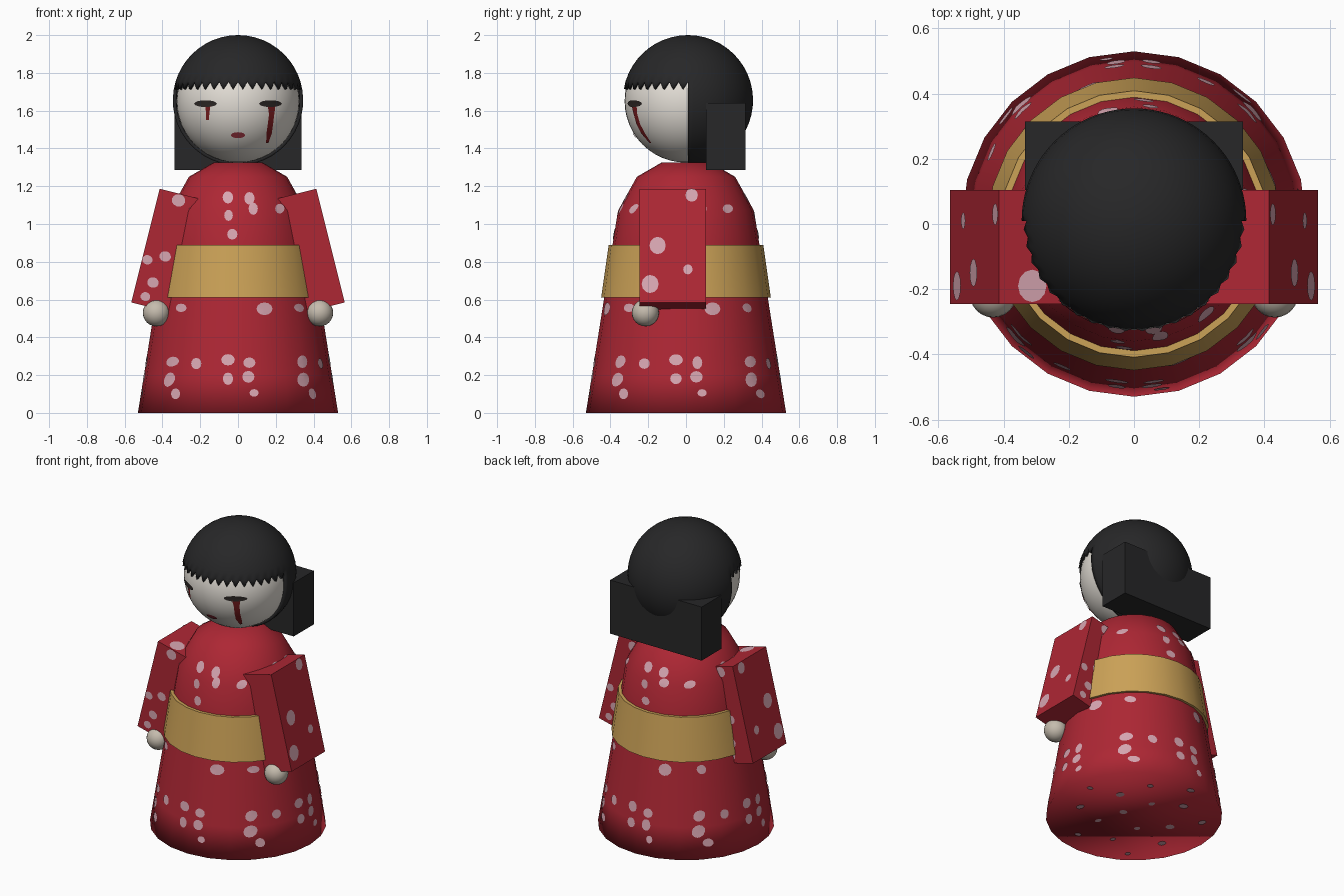
import bpy, bmesh, math, random
from math import sin, cos, pi, sqrt, radians
from mathutils import Matrix, Vector

if "Cube" in bpy.data.objects:
    bpy.data.objects.remove(bpy.data.objects["Cube"])

random.seed(4)

def mat(name, c):
    m = bpy.data.materials.new(name)
    m.diffuse_color = (*c, 1)
    m.use_nodes = True
    m.node_tree.nodes["Principled BSDF"].inputs["Base Color"].default_value = m.diffuse_color
    return m

RED = mat("red cloth", (0.42, 0.02, 0.034))
PINK = mat("pale pink petals", (0.68, 0.38, 0.44))
GOLD = mat("gold sash", (0.60, 0.36, 0.095))
WHITE = mat("white face", (0.78, 0.74, 0.68))
SKIN = mat("hand skin", (0.56, 0.50, 0.42))
BLACK = mat("black hair", (0.02, 0.02, 0.021))
EYE = mat("dark eye", (0.025, 0.02, 0.018))
TEAR = mat("dark red tear", (0.20, 0.012, 0.014))
LIP = mat("red lip", (0.32, 0.035, 0.05))

def finish(bm, name, material, smooth=None):
    me = bpy.data.meshes.new(name)
    bm.to_mesh(me)
    bm.free()
    me.materials.append(material)
    ob = bpy.data.objects.new(name, me)
    bpy.context.collection.objects.link(ob)
    if smooth:
        bpy.ops.object.select_all(action='DESELECT')
        ob.select_set(True)
        bpy.context.view_layer.objects.active = ob
        if smooth >= 180:
            bpy.ops.object.shade_smooth()
        else:
            bpy.ops.object.shade_smooth_by_angle(angle=radians(smooth))
    return ob

def lathe(name, profile, material, smooth, closed=False, n=24):
    bm = bmesh.new()
    rings = [[bm.verts.new((r * sin(2 * pi * i / n), -r * cos(2 * pi * i / n), z))
              for i in range(n)] for r, z in profile]
    pairs = list(zip(rings, rings[1:] + rings[:1]))
    for a, b in pairs if closed else pairs[:-1]:
        for i in range(n):
            j = (i + 1) % n
            bm.faces.new((a[i], a[j], b[j], b[i]))
    if not closed:
        bm.faces.new(rings[0][::-1])
        bm.faces.new(rings[-1])
    bmesh.ops.recalc_face_normals(bm, faces=bm.faces)
    return finish(bm, name, material, smooth)

def ball(name, centre, r, material, seg):
    bm = bmesh.new()
    bmesh.ops.create_uvsphere(bm, u_segments=seg, v_segments=seg // 2, radius=r,
                              matrix=Matrix.Translation(centre))
    return finish(bm, name, material, 180)

def patch(bm, f, u, v, ru, rv, n=12):
    """Thin oval laid on the surface point function f(u, v)."""
    mid = bm.verts.new(f(u, v))
    ring = [bm.verts.new(f(u + ru * cos(2 * pi * i / n), v + rv * sin(2 * pi * i / n)))
            for i in range(n)]
    for i in range(n):
        bm.faces.new((mid, ring[i], ring[(i + 1) % n]))

# robe
PROFILE = [(0.53, 0), (0.498, 0.2), (0.433, 0.61), (0.389, 0.89),
           (0.36, 1.07), (0.26, 1.25), (0.13, 1.325)]
lathe("robe", PROFILE, RED, 180)

# sash
lathe("sash", [(0.42, 0.61), (0.449, 0.61), (0.409, 0.89), (0.375, 0.89)], GOLD, 30, True)

def robe_point(u, z, turn):
    z = max(0.0, min(z, 1.32))
    for (r0, z0), (r1, z1) in zip(PROFILE, PROFILE[1:]):
        if z <= z1:
            r = r0 + (r1 - r0) * (z - z0) / (z1 - z0)
            break
    a = math.asin(max(-1, min(1, u / r))) + turn
    step = pi / 12
    r = r * cos(step / 2) / cos(a % step - step / 2) + 0.004
    return (r * sin(a), -r * cos(a), z + 0.001)

# petals on the robe: the same pattern on each of four sides
bm = bmesh.new()
PETALS = [(-.053, 1.14, .03), (-.05, 1.045, .026), (-.03, .945, .028), (.06, 1.135, .03),
          (.08, 1.08, .028), (.22, 1.08, .025), (.14, .55, .038), (-.053, .28, .033),
          (.06, .265, .03), (-.053, .18, .03), (.055, .19, .032), (-.22, .26, .028),
          (-.33, .10, .026), (.34, .27, .03), (.345, .175, .034), (-.3, .555, .025),
          (.085, .105, .022)]
for k in range(4):
    for u, z, r in PETALS:
        s = random.uniform(0.85, 1.15)
        patch(bm, lambda p, q: robe_point(p, q, k * pi / 2), u, z, r * s, r / s)
# petals under the hem
for i in range(16):
    a, d = i * 2.4, 0.47 * sqrt((i + 0.5) / 16)
    patch(bm, lambda p, q: (p, -q, -0.002), d * cos(a), d * sin(a),
          random.uniform(.015, .028), random.uniform(.015, .028))
finish(bm, "robe_petals", PINK, 180)

# sleeves, sleeve petals and hands
OUTER = [(.10, .275, .033), (-.08, 0, .043), (-.12, -.21, .045), (.08, -.13, .025)]
FRONT = [(.007, .275, .033), (.01, -.03, .028), (-.077, -.07, .025),
         (-.019, -.18, .028), (-.04, -.262, .024)]
HX, HY, HZ, E = 0.105, 0.175, 0.31, 0.003
for side, s in (("left", -1), ("right", 1)):
    M = Matrix.Translation((s * 0.388, -0.07, 0.86)) @ Matrix.Rotation(-s * radians(14), 4, 'Y')
    bm = bmesh.new()
    bmesh.ops.create_cube(bm, size=1, matrix=M @ Matrix.Diagonal((2 * HX, 2 * HY, 2 * HZ, 1)))
    finish(bm, side + "_sleeve", RED)
    bm = bmesh.new()
    for u, v, r in OUTER:
        patch(bm, lambda p, q: M @ Vector((s * (HX + E), s * p, q)), s * u, v, r, r * 1.1)
    for u, v, r in FRONT:
        if s < 0:
            patch(bm, lambda p, q: M @ Vector((p, -HY - E, q)), u, v, r * 1.1, r)
        patch(bm, lambda p, q: M @ Vector((-p, HY + E, q)), u, v, r, r)
    if s < 0:
        patch(bm, lambda p, q: M @ Vector((p, q, HZ + E)), .0, -.12, .045, .05)
    finish(bm, side + "_sleeve_petals", PINK)
    ball(side + "_hand", (s * 0.432, -0.215, 0.53), 0.072, SKIN, 24)

# head
HR, HC = 0.325, 1.65
ball("head", (0, 0, HC), HR, WHITE, 48)

def face_point(x, z):
    return (x, -sqrt((HR + 0.004) ** 2 - x * x - (z - HC) ** 2), z)

# eyes and mouth
for side, s in (("left", -1), ("right", 1)):
    bm = bmesh.new()
    patch(bm, face_point, s * 0.172, 1.637, 0.06, 0.018, 16)
    finish(bm, side + "_eye", EYE, 180)
bm = bmesh.new()
patch(bm, face_point, 0, 1.47, 0.038, 0.016, 16)
finish(bm, "mouth", LIP, 180)

# tears: tapering strips of (x, z, half width)
for side, path in (("left", [(-.16, 1.625, .014), (-.16, 1.59, .009), (-.162, 1.55, .007)]),
                   ("right", [(.178, 1.625, .02), (.178, 1.58, .014), (.172, 1.53, .014),
                              (.165, 1.48, .014), (.155, 1.43, .006)])):
    bm = bmesh.new()
    rows = [[bm.verts.new(face_point(x + w * d, z)) for d in (-1, 1)] for x, z, w in path]
    for a, b in zip(rows, rows[1:]):
        bm.faces.new((b[0], b[1], a[1], a[0]))
    finish(bm, side + "_tear", TEAR, 180)

# hair shell: full cap above the fringe, back half below, saw teeth in front
N, HAIR_R = 80, 0.345
bm = bmesh.new()

def hair_vert(col, lat):
    a = 2 * pi * col / N                     # columns 0..N/2 run across the front
    return bm.verts.new((-HAIR_R * cos(lat) * cos(a), 0.01 - HAIR_R * cos(lat) * sin(a),
                         1.655 + HAIR_R * sin(lat)))

ROOT, TIP = radians(17), radians(10)
lats = [radians(-89.5) + (ROOT + radians(89.5)) * i / 14 for i in range(14)]
lats += [ROOT + (radians(89.5) - ROOT) * i / 10 for i in range(11)]
grid = [[hair_vert(c, t) for c in range(N)] for t in lats]
for j in range(len(lats) - 1):
    for c in range(N):
        if j >= 14 or c >= N // 2:
            d = (c + 1) % N
            bm.faces.new((grid[j][c], grid[j][d], grid[j + 1][d], grid[j + 1][c]))
bm.faces.new(grid[-1])
for c in range(0, N // 2, 2):
    tip = hair_vert(c + 1, TIP)
    bm.faces.new((grid[14][c], tip, grid[14][c + 1]))
    bm.faces.new((grid[14][c + 1], tip, grid[14][c + 2]))
bmesh.ops.delete(bm, geom=[v for v in bm.verts if not v.link_faces], context='VERTS')
hair = finish(bm, "hair_cap", BLACK, 40)
shell = hair.modifiers.new("thickness", 'SOLIDIFY')
shell.thickness, shell.offset = 0.018, -1

# hair hanging at the back
bm = bmesh.new()
bmesh.ops.create_cube(bm, size=1, matrix=Matrix.Translation((0, 0.21, 1.4625))
                      @ Matrix.Diagonal((0.67, 0.21, 0.355, 1)))
finish(bm, "back_hair", BLACK)
